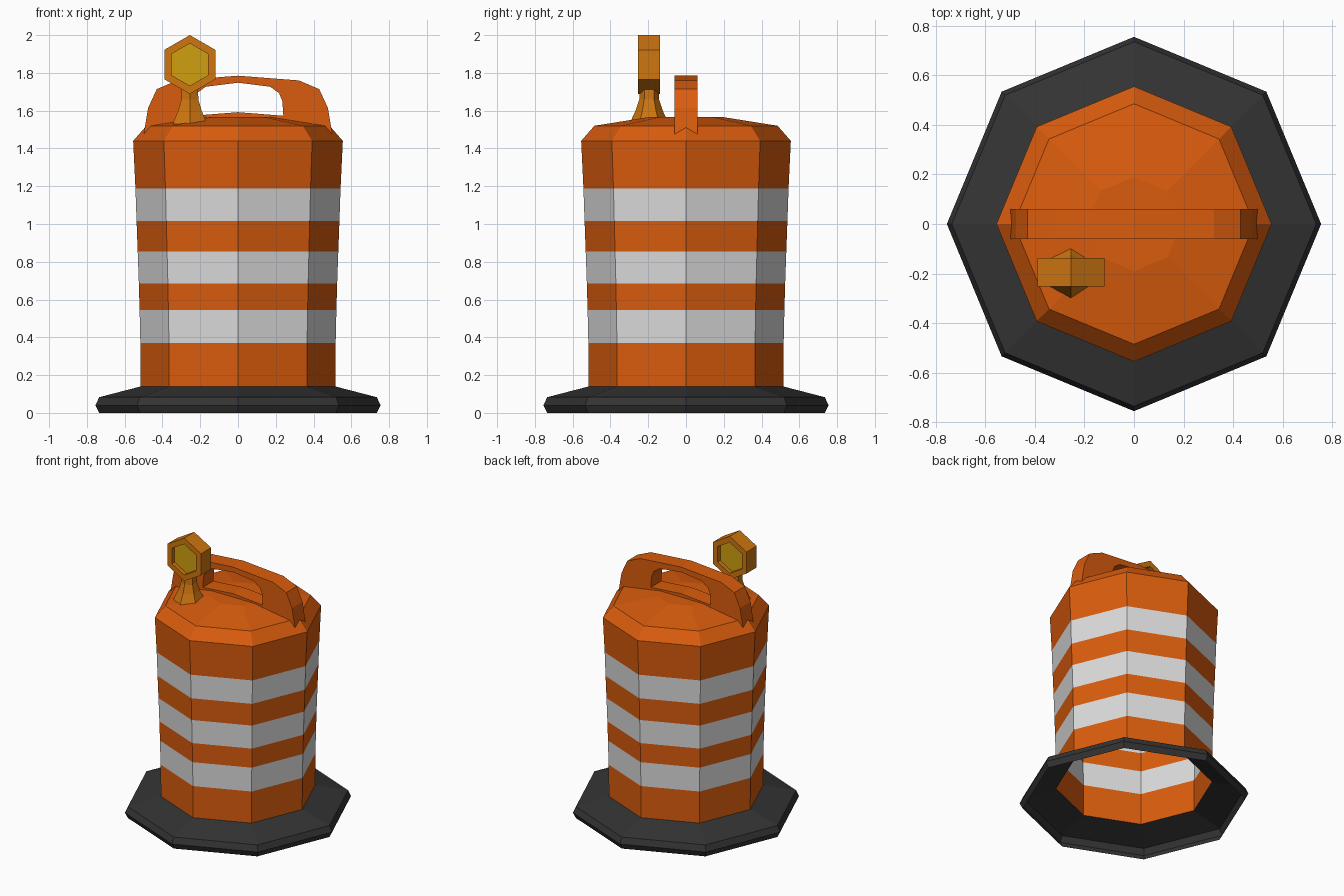
import bpy, bmesh, math
from mathutils import Matrix

if "Cube" in bpy.data.objects:
    bpy.data.objects.remove(bpy.data.objects["Cube"])


def material(name, rgb):
    m = bpy.data.materials.new(name)
    m.diffuse_color = (*rgb, 1)
    m.use_nodes = True
    m.node_tree.nodes["Principled BSDF"].inputs["Base Color"].default_value = m.diffuse_color
    return m


orange = material("safety orange", (0.70, 0.107, 0.004))
white = material("reflective white", (0.71, 0.71, 0.71))
black = material("dark rubber", (0.034, 0.034, 0.034))
amber = material("amber housing", (0.62, 0.18, 0.005))
yellow = material("yellow lens", (0.63, 0.35, 0.005))


def finish(bm, name, mats, matrix=Matrix()):
    mesh = bpy.data.meshes.new(name)
    bm.to_mesh(mesh)
    bm.free()
    mesh.transform(matrix)
    for m in mats:
        mesh.materials.append(m)
    obj = bpy.data.objects.new(name, mesh)
    bpy.context.collection.objects.link(obj)
    return obj


def lathe(name, profile, sides, mats, phase=0, bands=(), cap_start=None, cap_end=None,
          matrix=Matrix()):
    """Spin (radius, z) points into flat sides; bands lists rows using material 1."""
    bm = bmesh.new()
    rings = []
    for r, z in profile:
        angles = [phase + 2 * math.pi * i / sides for i in range(sides)]
        rings.append([bm.verts.new((r * math.cos(a), r * math.sin(a), z)) for a in angles])
    for row, (a, b) in enumerate(zip(rings, rings[1:])):
        for i in range(sides):
            j = (i + 1) % sides
            f = bm.faces.new((a[i], a[j], b[j], b[i]))
            f.material_index = 1 if row in bands else 0
    if cap_start is not None:
        bm.faces.new(rings[0][::-1]).material_index = cap_start
    if cap_end is not None:
        bm.faces.new(rings[-1]).material_index = cap_end
    return finish(bm, name, mats, matrix)


# Rubber base: open shell ring
lathe("rubber_base", [(0.735, 0), (0.755, 0.04), (0.735, 0.083), (0.515, 0.14)], 8, [black])

# Hollow striped drum with shallow lid
lathe("drum_body", [(0.515, 0.14), (0.517, 0.37), (0.521, 0.545), (0.525, 0.685),
                    (0.531, 0.855), (0.537, 1.015), (0.543, 1.188), (0.555, 1.44),
                    (0.485, 1.52), (0.19, 1.567)],
      8, [orange, white], bands=(1, 3, 5), cap_end=0)

# Carry handle: plate with a window, half outlines mirrored in x
outer = [(0, 1.55), (0.50, 1.47), (0.476, 1.614), (0.43, 1.714), (0.323, 1.76), (0, 1.785)]
inner = [(0, 1.592), (0.24, 1.573), (0.235, 1.65), (0.217, 1.693), (0.17, 1.727), (0, 1.748)]


def mirrored(half):
    return half + [(-x, z) for x, z in half[-2:0:-1]]


bm = bmesh.new()
loops = [[bm.verts.new((x, y, z)) for x, z in mirrored(half)]
         for half, y in ((outer, -0.06), (outer, 0.06), (inner, 0.06), (inner, -0.06))]
n = len(loops[0])
for k in range(4):
    a, b = loops[k], loops[(k + 1) % 4]
    for i in range(n):
        bm.faces.new((a[i], b[i], b[(i + 1) % n], a[(i + 1) % n]))
bmesh.ops.recalc_face_normals(bm, faces=bm.faces)
finish(bm, "carry_handle", [orange])

# Warning light: flared hexagonal stem and a hexagonal head with a lens on both sides
lathe("light_stem", [(0.105, 1.53), (0.072, 1.60), (0.052, 1.66), (0.05, 1.72)], 6, [amber],
      phase=math.pi / 2, cap_start=0, cap_end=0,
      matrix=Matrix.Translation((-0.255, -0.195, 0)))
lathe("light_head", [(0.112, -0.028), (0.112, -0.058), (0.156, -0.058),
                     (0.156, 0.058), (0.112, 0.058), (0.112, 0.028)],
      6, [amber, yellow], phase=math.pi / 2, cap_start=1, cap_end=1,
      matrix=Matrix.Translation((-0.255, -0.195, 1.844)) @ Matrix.Rotation(math.pi / 2, 4, 'X'))
